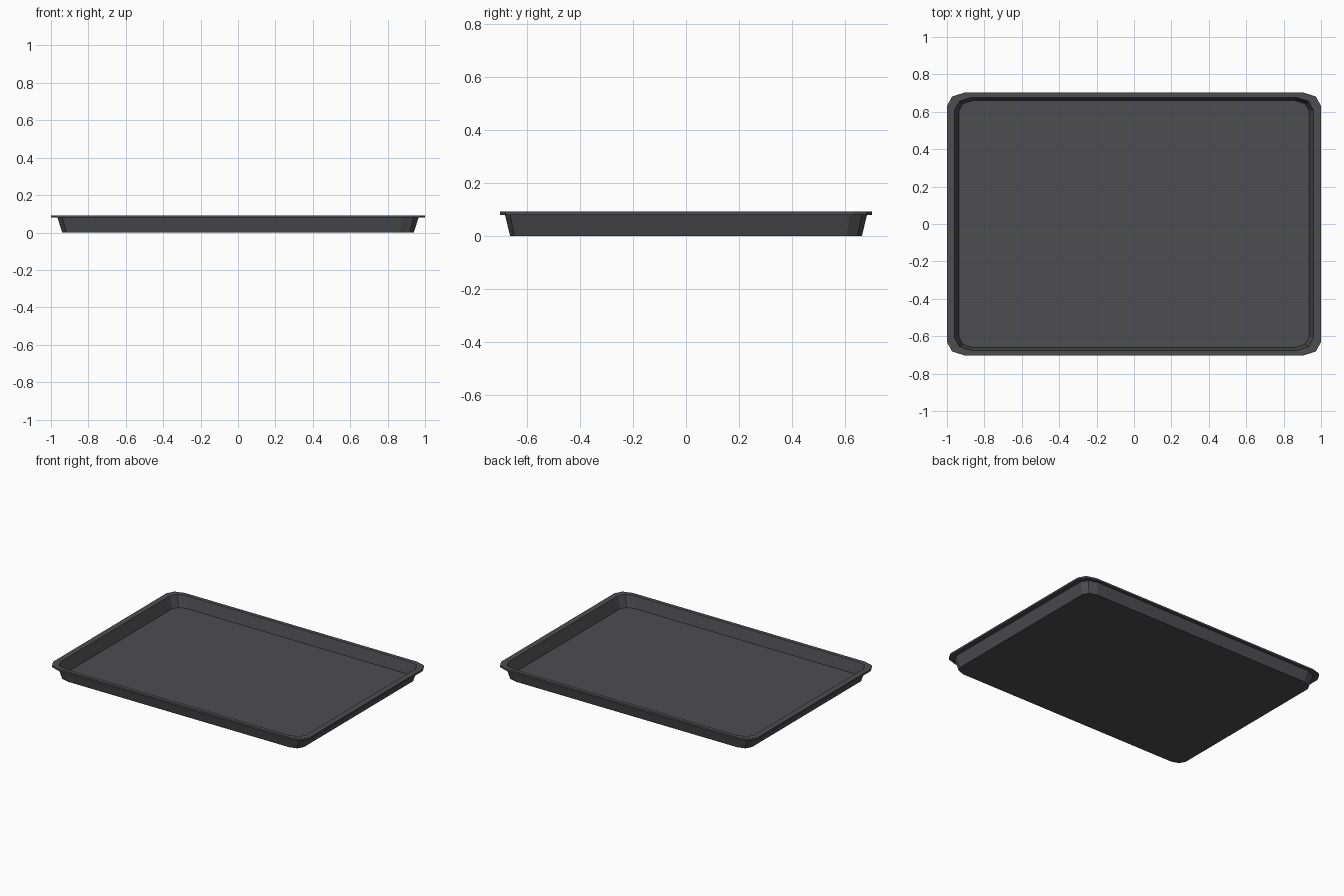
import bpy, bmesh, math

if "Cube" in bpy.data.objects:
    bpy.data.objects.remove(bpy.data.objects["Cube"])

# dark metal
mat = bpy.data.materials.new("dark_metal")
mat.diffuse_color = (0.075, 0.075, 0.08, 1)
mat.use_nodes = True
mat.node_tree.nodes["Principled BSDF"].inputs["Base Color"].default_value = mat.diffuse_color

SEG = 2  # segments per rounded corner


def rounded_loop(bm, hx, hy, rx, ry, z):
    """Ring of vertices: rectangle with faceted elliptical corners."""
    ring = []
    for q, (sx, sy) in enumerate([(1, 1), (-1, 1), (-1, -1), (1, -1)]):
        for i in range(SEG + 1):
            a = math.pi / 2 * (q + i / SEG)
            ring.append(bm.verts.new((sx * (hx - rx) + rx * math.cos(a),
                                      sy * (hy - ry) + ry * math.sin(a), z)))
    return ring


# tray section from underside, out around the rim, down to the floor
section = [
    (0.940, 0.664, 0.075, 0.056, 0.000),   # base
    (0.965, 0.683, 0.090, 0.068, 0.079),   # outer wall top
    (1.000, 0.703, 0.095, 0.072, 0.079),   # rim underside
    (1.000, 0.703, 0.095, 0.072, 0.092),   # rim top
    (0.959, 0.676, 0.088, 0.066, 0.092),   # inner lip
    (0.936, 0.659, 0.073, 0.054, 0.010),   # floor
]

bm = bmesh.new()
rings = [rounded_loop(bm, *s) for s in section]
for lower, upper in zip(rings, rings[1:]):
    n = len(lower)
    for i in range(n):
        j = (i + 1) % n
        bm.faces.new((lower[i], lower[j], upper[j], upper[i]))
bm.faces.new(list(reversed(rings[0])))
bm.faces.new(rings[-1])
bmesh.ops.recalc_face_normals(bm, faces=bm.faces)

mesh = bpy.data.meshes.new("baking_tray")
bm.to_mesh(mesh)
bm.free()
mesh.materials.append(mat)
bpy.context.collection.objects.link(bpy.data.objects.new("baking_tray", mesh))
